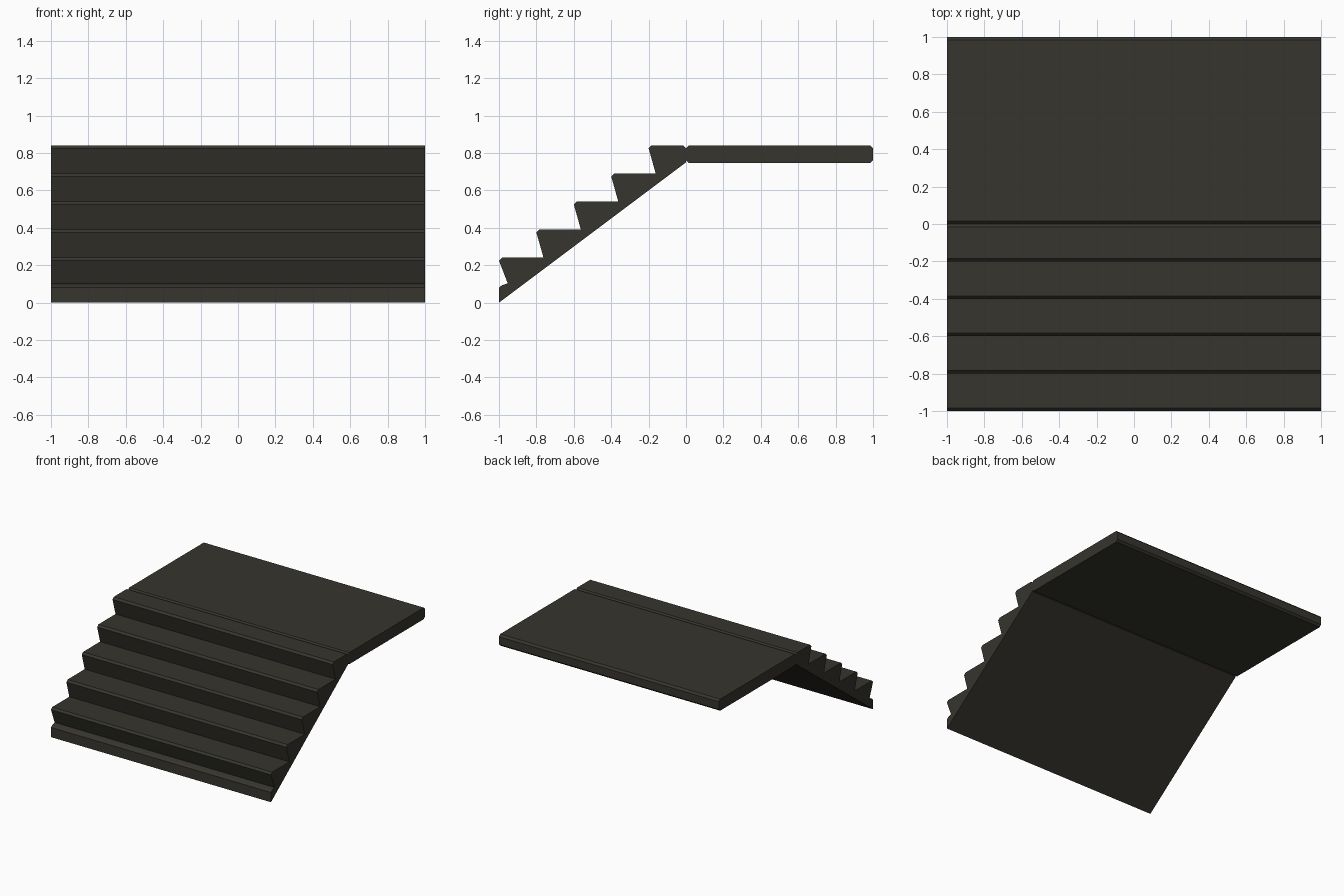
import bpy
import bmesh

if "Cube" in bpy.data.objects:
    bpy.data.objects.remove(bpy.data.objects["Cube"])

# Dark stone colour shared by all parts
stone = bpy.data.materials.new("dark_stone")
stone.diffuse_color = (0.037, 0.035, 0.027, 1)
stone.use_nodes = True
stone.node_tree.nodes["Principled BSDF"].inputs["Base Color"].default_value = stone.diffuse_color

HALF_WIDTH = 1.0
CHAMFER = 0.016
RUN, RISE = 0.2, 0.15


def extrude_profile(name, profile):
    """Sweep a (y, z) outline across the full width."""
    bm = bmesh.new()
    face = bm.faces.new([bm.verts.new((-HALF_WIDTH, y, z)) for y, z in profile])
    res = bmesh.ops.extrude_face_region(bm, geom=[face])
    moved = [g for g in res["geom"] if isinstance(g, bmesh.types.BMVert)]
    bmesh.ops.translate(bm, verts=moved, vec=(2 * HALF_WIDTH, 0, 0))
    bmesh.ops.recalc_face_normals(bm, faces=bm.faces)
    mesh = bpy.data.meshes.new(name)
    bm.to_mesh(mesh)
    bm.free()
    mesh.materials.append(stone)
    obj = bpy.data.objects.new(name, mesh)
    bpy.context.collection.objects.link(obj)
    return obj


# Stair flight: low starting lip, then five undercut steps, sloped underside
outline = [(-1, 0), (-1, 0.08), (-1 + CHAMFER, 0.093), (-0.953, 0.103)]
for i in range(5):
    y, z = -1 + i * RUN, 0.241 + i * RISE
    outline += [(y, z - CHAMFER), (y + CHAMFER, z)]
    if i < 4:
        outline.append((y + RUN + 0.038, z))
outline += [(-CHAMFER, 0.841), (0, 0.841 - CHAMFER), (0, 0.75)]
extrude_profile("stair_flight", outline)

# Landing: flat slab with chamfered long edges
c, lo, hi = CHAMFER, 0.746, 0.841
extrude_profile("landing", [
    (0, lo + c), (c, lo), (1 - c, lo), (1, lo + c),
    (1, hi - c), (1 - c, hi), (c, hi), (0, hi - c)])
